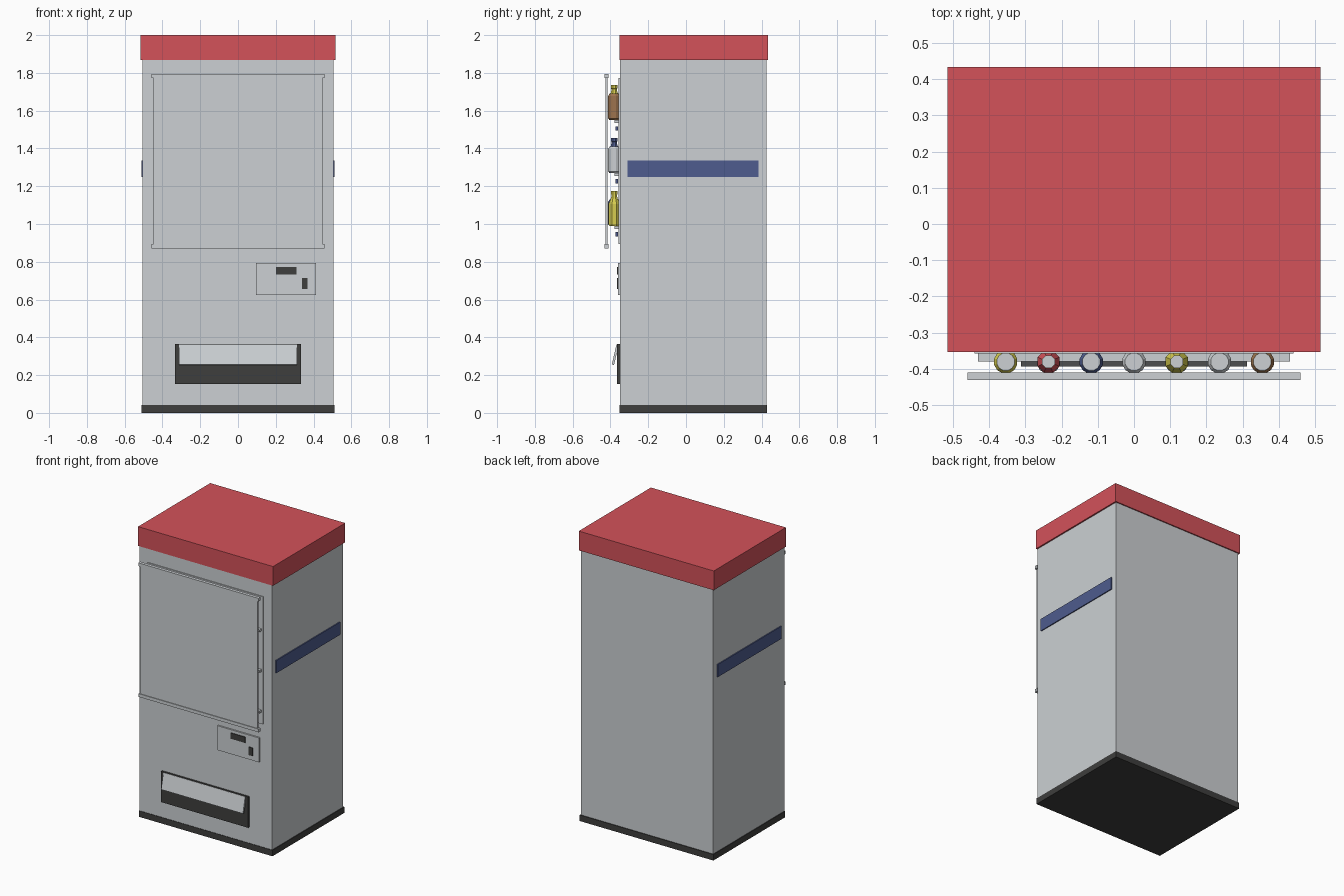
import bpy, bmesh, math

if "Cube" in bpy.data.objects:
    bpy.data.objects.remove(bpy.data.objects["Cube"])


def material(name, rgb):
    m = bpy.data.materials.new(name)
    lin = [(c / 255 / 12.92) if c < 10 else ((c / 255 + 0.055) / 1.055) ** 2.4 for c in rgb]
    m.diffuse_color = (*lin, 1)
    m.use_nodes = True
    m.node_tree.nodes["Principled BSDF"].inputs["Base Color"].default_value = m.diffuse_color
    return m


GREY = material("light grey", (204, 208, 211))
RED = material("red", (211, 82, 90))
DARK = material("charcoal", (62, 62, 61))
BLUE = material("blue", (78, 92, 142))
YELLOW = material("yellow", (214, 204, 80))
BROWN = material("brown", (158, 116, 78))


def finish(name, bm, mats):
    me = bpy.data.meshes.new(name)
    bmesh.ops.recalc_face_normals(bm, faces=bm.faces)
    bm.to_mesh(me)
    bm.free()
    for m in mats:
        me.materials.append(m)
    ob = bpy.data.objects.new(name, me)
    bpy.context.collection.objects.link(ob)
    return ob


def box(name, x, y, z, mat):
    """Box spanning the given (low, high) ranges."""
    bm = bmesh.new()
    bmesh.ops.create_cube(bm, size=1)
    for v in bm.verts:
        v.co = [r[0] + (c + 0.5) * (r[1] - r[0]) for c, r in zip(v.co, (x, y, z))]
    return finish(name, bm, [mat])


def lathe(name, profile, sides, loc, mats, cap_height):
    """Closed turned shape; faces above cap_height take the second material."""
    bm = bmesh.new()
    rings = []
    for r, z in profile:
        rings.append([bm.verts.new((r * math.cos(2 * math.pi * (i + 0.5) / sides),
                                    r * math.sin(2 * math.pi * (i + 0.5) / sides), z))
                      for i in range(sides)])
    for a, b in zip(rings, rings[1:]):
        for i in range(sides):
            j = (i + 1) % sides
            bm.faces.new((a[i], a[j], b[j], b[i]))
    bm.faces.new(rings[0])
    bm.faces.new(rings[-1])
    for f in bm.faces:
        f.material_index = int(f.calc_center_median().z > cap_height)
    ob = finish(name, bm, mats)
    ob.location = loc
    return ob


# Cabinet
box("cabinet", (-0.505, 0.505), (-0.35, 0.425), (0.04, 1.87), GREY)
box("top_cap", (-0.515, 0.515), (-0.353, 0.433), (1.867, 2.0), RED)
box("base_plinth", (-0.51, 0.51), (-0.353, 0.43), (0, 0.042), DARK)

# Side stripes
for side, s in (("left", -1), ("right", 1)):
    box(side + "_stripe", sorted((s * 0.504, s * 0.512)), (-0.31, 0.385), (1.248, 1.335), BLUE)

# Display window with rails, in front of a backing plate
box("display_backing", (-0.44, 0.44), (-0.357, -0.349), (0.893, 1.772), GREY)
box("window_panel", (-0.448, 0.448), (-0.426, -0.416), (0.875, 1.79), GREY)
for name, z in (("bottom_rail", 0.871), ("top_rail", 1.773)):
    box(name, (-0.459, 0.459), (-0.431, -0.409), (z, z + 0.022), GREY)

# Shelves, price tags and drinks
CAN = [(0.025, 0), (0.033, 0.008), (0.033, 0.128), (0.025, 0.141)]
BOTTLE = [(0.028, 0), (0.033, 0.008), (0.033, 0.115), (0.018, 0.148),
          (0.015, 0.165), (0.019, 0.167), (0.019, 0.185)]
ROWS = [
    (0.99, [("can", BLUE), ("bottle", YELLOW), ("can", RED), ("bottle", BROWN),
            ("can", GREY), ("can", BLUE), ("bottle", YELLOW)]),
    (1.27, [("can", RED), ("can", GREY), ("bottle", BROWN), ("can", YELLOW),
            ("bottle", BLUE), ("can", RED), ("can", GREY)]),
    (1.55, [("can", YELLOW), ("bottle", RED), ("can", BLUE), ("can", GREY),
            ("bottle", YELLOW), ("can", GREY), ("can", BROWN)]),
]
for row, (z, drinks) in enumerate(ROWS, 1):
    box(f"shelf_{row}", (-0.43, 0.43), (-0.379, -0.349), (z - 0.016, z), GREY)
    for i, (kind, mat) in enumerate(drinks):
        x = (i - 3) * 0.118
        box(f"price_tag_{row}_{i + 1}", (x - 0.02, x + 0.02), (-0.373, -0.361),
            (z - 0.055, z - 0.033), BLUE)
        if kind == "can":
            lathe(f"can_{row}_{i + 1}", CAN, 12, (x, -0.38, z), [mat, GREY], 0.14)
        else:
            lathe(f"bottle_{row}_{i + 1}", BOTTLE, 8, (x, -0.38, z), [mat, GREY], 0.18)

# Payment panel
box("payment_panel", (0.095, 0.413), (-0.361, -0.349), (0.625, 0.793), GREY)
box("payment_screen", (0.2, 0.31), (-0.366, -0.36), (0.733, 0.773), DARK)
box("coin_slot", (0.338, 0.368), (-0.366, -0.36), (0.657, 0.713), DARK)

# Delivery tray with a flap leaning outward at the bottom
box("delivery_tray", (-0.333, 0.333), (-0.364, -0.349), (0.153, 0.365), DARK)
flap = box("delivery_flap", (-0.312, 0.312), (-0.006, 0.006), (-0.11, 0), GREY)
flap.location = (0, -0.362, 0.362)
flap.rotation_euler.x = -math.radians(13)
